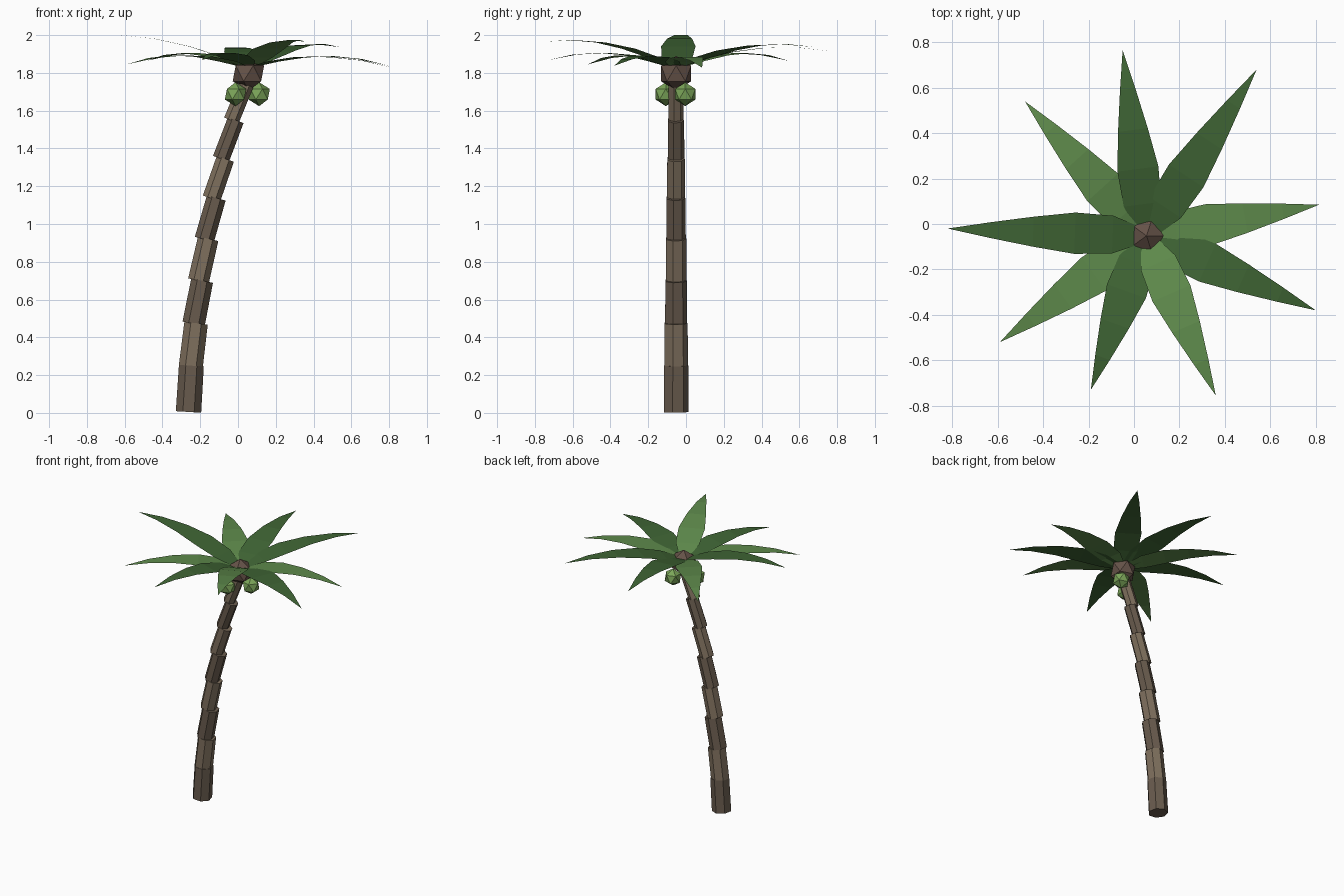
import bpy, bmesh
from math import cos, sin, radians
from mathutils import Vector, Matrix

if "Cube" in bpy.data.objects:
    bpy.data.objects.remove(bpy.data.objects["Cube"])


def material(name, rgb):
    m = bpy.data.materials.new(name)
    m.diffuse_color = (*rgb, 1)
    m.use_nodes = True
    m.node_tree.nodes["Principled BSDF"].inputs["Base Color"].default_value = m.diffuse_color
    return m


def finish(bm, name, mat):
    me = bpy.data.meshes.new(name)
    bm.to_mesh(me)
    bm.free()
    me.materials.append(mat)
    ob = bpy.data.objects.new(name, me)
    bpy.context.collection.objects.link(ob)
    return ob


bark = [material("bark_dark", (0.14, 0.105, 0.075)), material("bark_light", (0.21, 0.16, 0.11))]
leaf = [material("leaf_dark", (0.05, 0.13, 0.035)), material("leaf_light", (0.11, 0.25, 0.07))]
nut_mat = material("coconut_green", (0.2, 0.38, 0.1))
crown_mat = material("crown_brown", (0.13, 0.085, 0.065))
CX, CY = 0.055, -0.052

# Leaning trunk of overlapping seven-sided segments: (x0, z0, x1, z1)
segments = [(-0.262, 0.005, -0.247, 0.25), (-0.25, 0.245, -0.222, 0.475),
            (-0.235, 0.472, -0.19, 0.70), (-0.209, 0.70, -0.158, 0.922),
            (-0.178, 0.918, -0.115, 1.138), (-0.14, 1.135, -0.067, 1.345),
            (-0.09, 1.345, -0.012, 1.55), (-0.035, 1.548, 0.052, 1.76)]
for i, (x0, z0, x1, z1) in enumerate(segments):
    a, b = Vector((x0, -0.055, z0)), Vector((x1, -0.055, z1))
    r = 0.069 - 0.0038 * i
    tilt = Vector((0, 0, 1)).rotation_difference(b - a).to_matrix().to_4x4()
    bm = bmesh.new()
    bmesh.ops.create_cone(bm, cap_ends=True, segments=7, radius1=r, radius2=r * 0.98,
                          depth=(b - a).length, matrix=Matrix.Translation((a + b) / 2) @ tilt)
    finish(bm, f"trunk_segment_{i + 1}", bark[i % 2])


# Faceted crown and the two hanging coconuts
def ball(name, loc, r, mat):
    bm = bmesh.new()
    bmesh.ops.create_icosphere(bm, subdivisions=1, radius=r, matrix=Matrix.Translation(loc))
    finish(bm, name, mat)


ball("crown", (CX, CY, 1.797), 0.093, crown_mat)
ball("coconut_right", (0.112, -0.004, 1.687), 0.063, nut_mat)
ball("coconut_left", (-0.013, -0.107, 1.687), 0.063, nut_mat)

# Arching single-sheet fronds: (tip x, tip y, tip z), alternating colours
tips = [(-0.05, 0.765, 1.915), (-0.48, 0.54, 1.865), (-0.82, -0.02, 2.0),
        (-0.59, -0.52, 1.845), (-0.19, -0.73, 1.868), (0.36, -0.755, 1.965),
        (0.80, -0.38, 1.838), (0.815, 0.085, 1.828), (0.54, 0.68, 1.937)]
outline = [(0.04, 0.04), (0.17, 0.083), (0.36, 0.091), (0.57, 0.066), (0.79, 0.034)]
BASE, DROOP = 1.825, 0.23
for i, (tx, ty, tz) in enumerate(tips):
    d = Vector((tx - CX, ty - CY, 0))
    side = Vector((-d.y, d.x, 0)).normalized()
    rise = tz - BASE + DROOP
    bm = bmesh.new()
    rows = []
    for t, w in outline:
        p = Vector((CX, CY, BASE + rise * t - DROOP * t * t)) + d * t
        rows.append((bm.verts.new(p - side * w), bm.verts.new(p + side * w)))
    for (a, b), (c, e) in zip(rows, rows[1:]):
        bm.faces.new((a, c, e, b))
    bm.faces.new((rows[-1][0], bm.verts.new((tx, ty, tz)), rows[-1][1]))
    finish(bm, f"frond_{i + 1}", leaf[i % 2])
